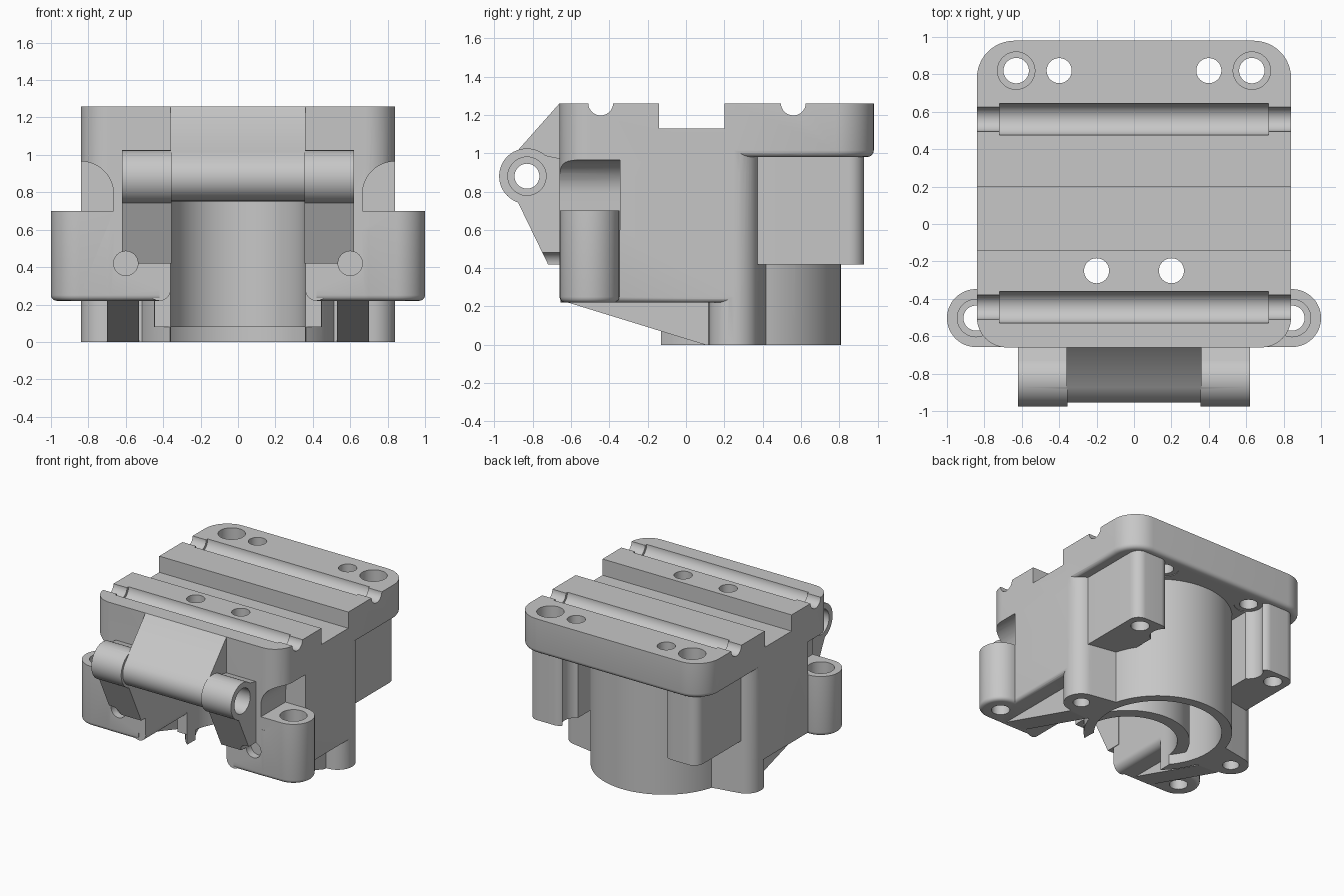
import bpy, bmesh, math

if "Cube" in bpy.data.objects:
    bpy.data.objects.remove(bpy.data.objects["Cube"])

grey = bpy.data.materials.new("plain grey")
grey.use_nodes = True
colour = (0.57, 0.57, 0.57, 1)
grey.diffuse_color = colour
grey.node_tree.nodes["Principled BSDF"].inputs["Base Color"].default_value = colour


def circle(u, v, r, n=48):
    return [(u + r * math.cos(2 * math.pi * i / n), v + r * math.sin(2 * math.pi * i / n)) for i in range(n)]


def rect(u0, u1, v0, v1):
    return [(u0, v0), (u1, v0), (u1, v1), (u0, v1)]


def prism(name, axis, outline, a, b, round_low=0):
    """Convex outline drawn across an axis and extended along it from a to b."""
    place = {"x": lambda u, v, w: (w, u, v),
             "y": lambda u, v, w: (u, w, v),
             "z": lambda u, v, w: (u, v, w)}[axis]
    bm = bmesh.new()
    for w in (a, b):
        for u, v in outline:
            bm.verts.new(place(u, v, w))
    bmesh.ops.remove_doubles(bm, verts=bm.verts[:], dist=0.0005)
    hull = bmesh.ops.convex_hull(bm, input=bm.verts[:])
    spare = {g for g in hull["geom_interior"] + hull["geom_unused"] if isinstance(g, bmesh.types.BMVert)}
    bmesh.ops.delete(bm, geom=list(spare), context="VERTS")
    bmesh.ops.dissolve_limit(bm, angle_limit=0.01, verts=bm.verts[:], edges=bm.edges[:])
    if round_low:
        low = [e for e in bm.edges if all(abs(v.co.z - a) < 0.001 for v in e.verts)]
        bmesh.ops.bevel(bm, geom=low, offset=round_low, segments=4, profile=0.5, affect="EDGES")
    bmesh.ops.recalc_face_normals(bm, faces=bm.faces[:])
    mesh = bpy.data.meshes.new(name)
    bm.to_mesh(mesh)
    bm.free()
    mesh.materials.append(grey)
    obj = bpy.data.objects.new(name, mesh)
    bpy.context.collection.objects.link(obj)
    return obj


def combine(target, tool, mode):
    mod = target.modifiers.new("combine", "BOOLEAN")
    mod.operation, mod.solver, mod.object = mode, "EXACT", tool
    bpy.context.view_layer.objects.active = target
    bpy.ops.object.modifier_apply(modifier=mod.name)


def add(target, *shape, **opts):
    tool = prism("helper", *shape, **opts)
    combine(target, tool, "UNION")
    bpy.data.objects.remove(tool)


def cut(targets, *shape):
    tool = prism("helper", *shape)
    for target in targets:
        combine(target, tool, "DIFFERENCE")
    bpy.data.objects.remove(tool)


def flip(outline, s):
    return [(s * u, v) for u, v in outline]


SIDES = (1, -1)
FRONT, BORE_Y, TUBE_Y = -0.66, 0.27, -0.07
FOOT = circle(0.71, 0.25, 0.13)

# Main block: rounded front corners, rear corners that follow the feet
front_corners = circle(0.68, -0.5, 0.16) + circle(-0.68, -0.5, 0.16)
body = prism("body", "z", front_corners + FOOT + flip(FOOT, -1), 0.22, 1.26, round_low=0.03)

# Recesses above the front ears
for s in SIDES:
    recess = circle(0.84, 0.79, 0.175) + [(0.665, 0.6), (1.1, 0.6), (1.1, 0.965)]
    cut([body], "y", flip(recess, s), -0.8, -0.345)

# Top plate overhanging the back
back_corners = circle(0.64, 0.78, 0.2) + circle(-0.64, 0.78, 0.2)
add(body, "z", back_corners + rect(-0.84, 0.84, 0.25, 0.5), 0.98, 1.26, round_low=0.035)

# Large round housing
add(body, "z", circle(0, BORE_Y, 0.54, 96), 0, 1.1)

for s in SIDES:
    # Back leg set in from the plate edge, screw foot, front ear and sloping rib
    leg = rect(0.45, 0.75, 0.3, 0.6) + circle(0.67, 0.85, 0.08) + circle(0.52, 0.86, 0.07)
    add(body, "z", flip(leg, s), 0.42, 1.05)
    add(body, "z", flip(FOOT + rect(0.4, 0.5, 0.1, 0.42), s), 0, 0.9)
    ear = circle(0.845, -0.503, 0.155) + rect(0.3, 0.8, -0.658, -0.348)
    add(body, "z", flip(ear, s), 0.22, 0.7, round_low=0.03)
    add(body, "x", [(-0.63, 0.225), (0.1, 0), (0.2, 0), (0.2, 0.4), (-0.63, 0.4)],
        *sorted((s * 0.53, s * 0.7)))

# Housing bore, then the open inner tube and the front slot
cut([body], "z", circle(0, BORE_Y, 0.465, 96), -0.1, 0.75)
add(body, "z", circle(0, TUBE_Y, 0.45, 96), 0.08, 0.8)
cut([body], "z", circle(0, TUBE_Y, 0.36, 96), -0.1, 0.751)
cut([body], "z", rect(-0.36, 0.36, -0.9, TUBE_Y), -0.1, 0.751)
cut([body], "z", rect(-0.525, 0.525, -0.9, -0.13), -0.1, 0.22)

# Rounded lower edges beside the front slot
for s in SIDES:
    cut([body], "y", flip(rect(0.3, 0.42, 0.1, 0.28), s), -0.8, -0.13)
    add(body, "y", flip(circle(0.42, 0.28, 0.06), s), -0.655, -0.13)

# Hinge: central web, barrel and two struts
hinge = prism("hinge", "x", circle(-0.83, 0.88, 0.125, 64) + [(FRONT, 1.26), (-0.6, 1.26), (-0.6, 0.75), (FRONT, 0.75)],
              -0.36, 0.36)
for s in SIDES:
    span = sorted((s * 0.355, s * 0.62))
    add(hinge, "x", circle(-0.83, 0.88, 0.145, 64), *span)
    add(hinge, "x", [(-0.79, 1.0), (-0.6, 0.96), (-0.6, 0.42), (-0.72, 0.42), (-0.88, 0.75)], *span)
cut([hinge], "x", circle(-0.83, 0.88, 0.065), -1, 1)
for s in SIDES:
    cut([hinge], "x", circle(-0.83, 0.88, 0.1), *sorted((s * 0.48, s * 1)))

# Centre channel and the two stepped round grooves on top
cut([body, hinge], "x", rect(-0.14, 0.2, 1.13, 1.4), -1, 1)
for y in (-0.445, 0.56):
    cut([body], "x", circle(y, 1.262, 0.065), -1, 1)
    cut([body], "x", circle(y, 1.262, 0.085), -0.72, 0.72)

# Screw holes, with clearance for the inner back pair beside the legs
for s in SIDES:
    for x, y, r, low, high in [
        (0.63, 0.82, 0.068, 0.3, 1.4), (0.63, 0.82, 0.1, 1.06, 1.4),
        (0.4, 0.82, 0.067, 0.9, 1.4), (0.4, 0.82, 0.105, 0.3, 0.985),
        (0.2, -0.25, 0.067, 0.6, 1.4),
        (0.845, -0.503, 0.067, 0.1, 0.8), (0.845, -0.503, 0.1, 0.5, 0.8),
        (0.71, 0.25, 0.06, -0.1, 0.35),
    ]:
        cut([body], "z", circle(s * x, y, r), low, high)
    cut([body, hinge], "y", circle(s * 0.6, 0.42, 0.065), -1, -0.6)

# Smooth the round surfaces and keep the edges sharp
bpy.ops.object.select_all(action="DESELECT")
for obj in (body, hinge):
    obj.select_set(True)
    bpy.context.view_layer.objects.active = obj
bpy.ops.object.shade_smooth_by_angle(angle=math.radians(30))
